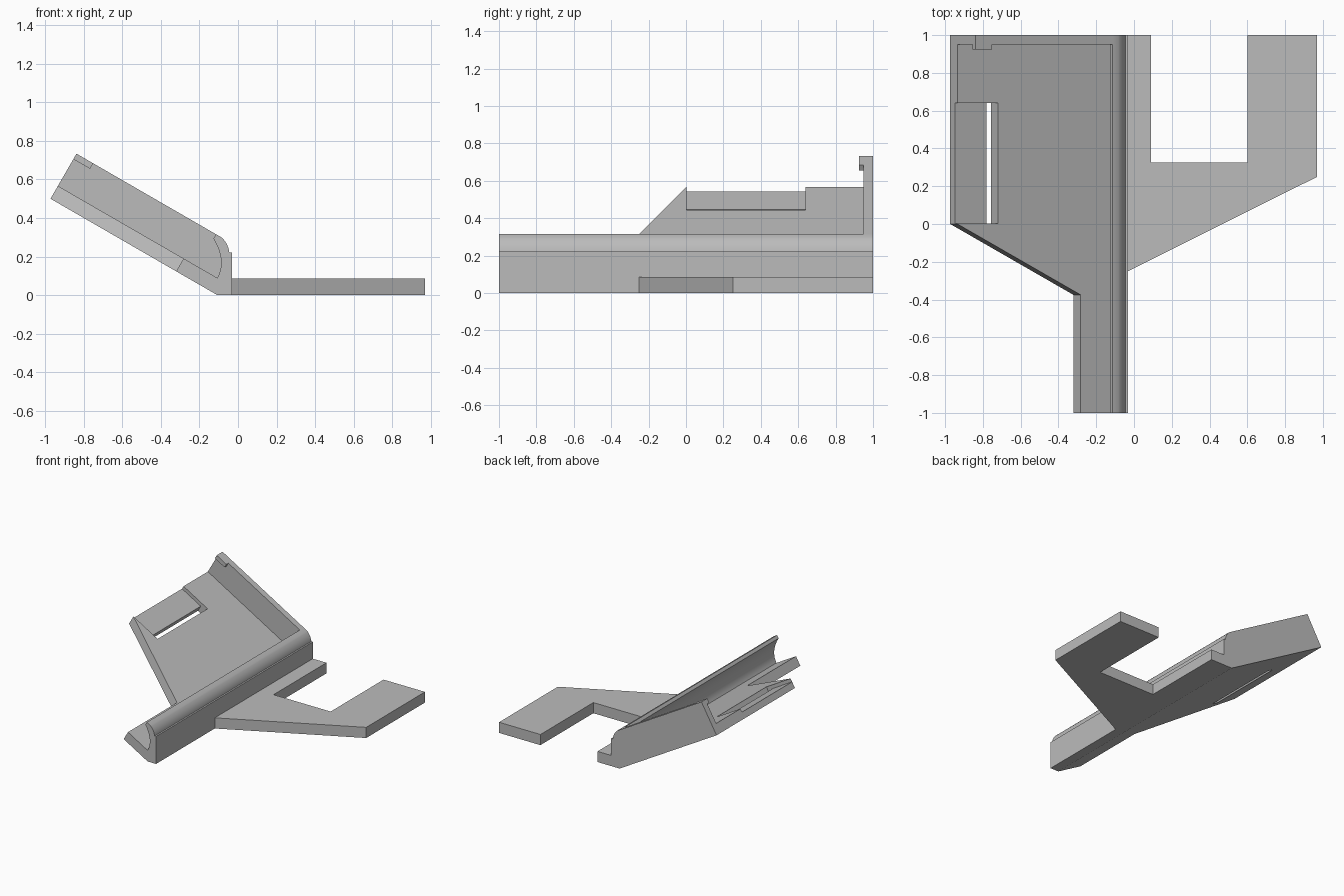
import bpy, bmesh, math
from mathutils import Vector

cube = bpy.data.objects.get("Cube")
if cube:
    bpy.data.objects.remove(cube, do_unlink=True)

grey = bpy.data.materials.new("plain_grey")
grey.use_nodes = True
COLOR = (0.5, 0.5, 0.5, 1)
grey.diffuse_color = COLOR
grey.node_tree.nodes["Principled BSDF"].inputs["Base Color"].default_value = COLOR

# Tilted frame: u runs up the slope, v is perpendicular to the tray
TILT = math.radians(30)
U = Vector((-math.cos(TILT), 0, math.sin(TILT)))
V = Vector((math.sin(TILT), 0, math.cos(TILT)))
ORIGIN = Vector((-0.107, 0, 0))
THICK, WALL = 0.077, 0.27      # tray thickness, wall height
ROOT = 0.045                   # where the tray meets the spine


def tilted(u, v, y=0):
    return ORIGIN + U * u + V * v + Vector((0, y, 0))


def prism(name, outline, offset):
    """Closed solid: an outline swept along an offset."""
    bm = bmesh.new()
    base = bm.faces.new([bm.verts.new(p) for p in outline])
    swept = bmesh.ops.extrude_face_region(bm, geom=[base], use_keep_orig=True)
    moved = [g for g in swept["geom"] if isinstance(g, bmesh.types.BMVert)]
    bmesh.ops.translate(bm, verts=moved, vec=offset)
    bmesh.ops.recalc_face_normals(bm, faces=bm.faces)
    mesh = bpy.data.meshes.new(name)
    bm.to_mesh(mesh)
    bm.free()
    mesh.materials.append(grey)
    obj = bpy.data.objects.new(name, mesh)
    bpy.context.collection.objects.link(obj)
    return obj


def along_y(name, outline, y0, y1):
    return prism(name, [Vector((p.x, y0, p.z)) for p in outline], Vector((0, y1 - y0, 0)))


def curve(a, mid, b, steps=12):
    """Smooth arc from a through mid to b."""
    c = mid * 2 - (a + b) / 2
    ts = [i / steps for i in range(steps + 1)]
    return [a * (1 - t) ** 2 + c * 2 * t * (1 - t) + b * t * t for t in ts]


def select(obj):
    bpy.ops.object.select_all(action="DESELECT")
    obj.select_set(True)
    bpy.context.view_layer.objects.active = obj


def cut(obj, u0, u1, v0, v1, y0, y1):
    corners = [tilted(u, v0, y) for u, y in ((u0, y0), (u1, y0), (u1, y1), (u0, y1))]
    cutter = prism("cutter", corners, V * (v1 - v0))
    cutter.hide_render = True
    mod = obj.modifiers.new("cut", "BOOLEAN")
    mod.operation, mod.solver, mod.object = "DIFFERENCE", "EXACT", cutter
    select(obj)
    bpy.ops.object.modifier_apply(modifier=mod.name)
    bpy.data.objects.remove(cutter, do_unlink=True)


# Tilted tray with a shallow outer recess and a through slot
tray_outline = [(ROOT, -1), (0.247, -1), (0.247, -0.375), (1, 0), (1, 1), (ROOT, 1)]
tray = prism("tray", [tilted(u, 0, y) for u, y in tray_outline], V * THICK)
cut(tray, 0.752, 1.1, 0.05, 0.12, 0.002, 0.64)
cut(tray, 0.752, 0.807, -0.05, 0.12, 0.002, 0.64)

# Spine with a concave inner channel and a rounded outer shoulder
channel = curve(Vector((-0.128, 0, 0.294)), Vector((-0.088, 0, 0.185)), tilted(ROOT, THICK))
shoulder = curve(tilted(0.128, WALL), Vector((-0.057, 0, 0.262)), Vector((-0.045, 0, 0.222)), 8)
foot = [Vector((-0.032, 0, z)) for z in (0.222, 0)]
spine = along_y("spine", shoulder + foot + [ORIGIN, tilted(ROOT, 0)]
                + channel[::-1] + [tilted(0.163, WALL)], -1, 1)
select(spine)
bpy.ops.object.shade_smooth_by_angle(angle=math.radians(25))

# Back wall closing the channel, with a small catch at its top corner
along_y("back_wall", [tilted(1, THICK), tilted(1, WALL), tilted(0.163, WALL)] + channel, 0.95, 1)
along_y("catch", [tilted(u, v) for u, v in ((0.9, 0.237), (1, 0.237), (1, WALL), (0.9, WALL))],
        0.925, 0.95)

# Flat forked arm
arm = [(-0.032, -0.25), (0.97, 0.25), (0.97, 1), (0.6, 1),
       (0.6, 0.325), (0.09, 0.325), (0.09, 1), (-0.032, 1)]
prism("forked_arm", [Vector((x, y, 0)) for x, y in arm], Vector((0, 0, 0.086)))
